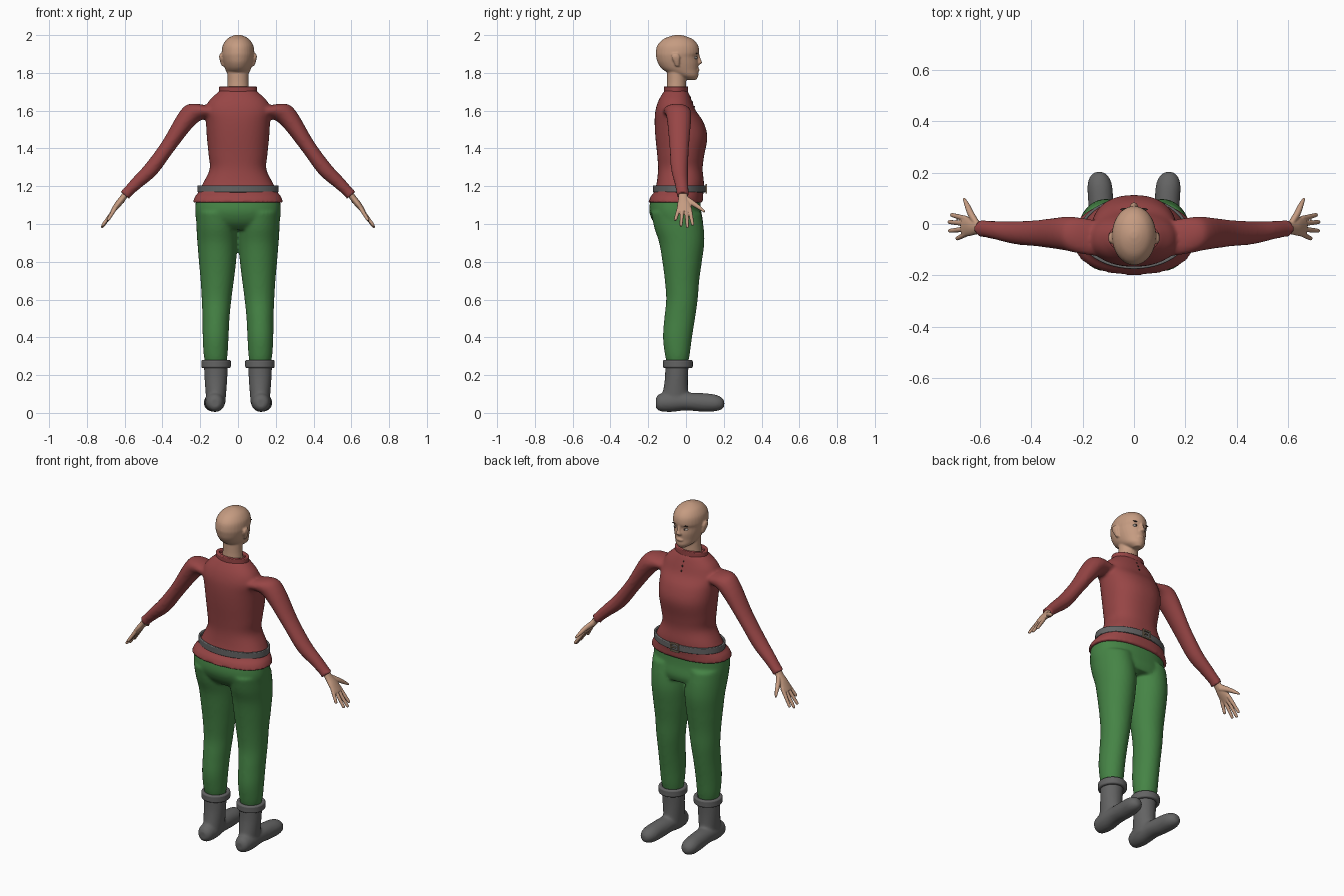
import bpy, bmesh, math
from mathutils import Vector

if "Cube" in bpy.data.objects:
    bpy.data.objects.remove(bpy.data.objects["Cube"], do_unlink=True)


def material(name, r, g, b):
    m = bpy.data.materials.new(name)
    m.use_nodes = True
    m.diffuse_color = (r, g, b, 1)
    bsdf = m.node_tree.nodes["Principled BSDF"]
    bsdf.inputs["Base Color"].default_value = (r, g, b, 1)
    bsdf.inputs["Roughness"].default_value = 0.8
    return m


SKIN = material("skin", 0.56, 0.33, 0.22)
RED = material("red wool", 0.31, 0.06, 0.06)
GREEN = material("green cloth", 0.06, 0.23, 0.06)
GREY = material("grey leather", 0.125, 0.125, 0.125)
TAN = material("buckle tan", 0.34, 0.26, 0.17)
DARK = material("dark brown", 0.05, 0.03, 0.025)
WHITE = material("eye white", 0.6, 0.55, 0.5)

UP, ALONG_Y, ALONG_X = Vector((0, 0, 1)), Vector((0, 1, 0)), Vector((1, 0, 0))


def spline(rings, steps=4):
    """Catmull-Rom interpolation of the control rings."""
    out = []
    for i in range(len(rings) - 1):
        a, b, c, d = (rings[max(i - 1, 0)], rings[i], rings[i + 1],
                      rings[min(i + 2, len(rings) - 1)])
        for k in range(steps):
            t = k / steps
            out.append([q + t / 2 * (r - p + t * (2 * p - 5 * q + 4 * r - s
                        + t * (3 * (q - r) + s - p)))
                        for p, q, r, s in zip(a, b, c, d)])
    return out + [rings[-1]]


def loft(bm, rings, d=UP, v=ALONG_Y, side=1, power=1.0, n=32):
    """Closed tube through rings of (x, y, z, radius across, radius along v)."""
    d = Vector(d).normalized()
    u = v.cross(d).normalized()
    v = d.cross(u)
    soft = lambda c: math.copysign(abs(c) ** power, c)
    loops = []
    for x, y, z, ru, rv in spline(rings):
        loop = []
        for k in range(n):
            a = math.tau * k / n
            p = Vector((x, y, z)) + u * ru * soft(math.cos(a)) + v * rv * soft(math.sin(a))
            loop.append(bm.verts.new((p.x * side, p.y, p.z)))
        loops.append(loop)
    for a, b in zip(loops, loops[1:]):
        for k in range(n):
            j = (k + 1) % n
            bm.faces.new((a[k], a[j], b[j], b[k]))
    bm.faces.new(loops[0][::-1])
    bm.faces.new(loops[-1])


def upright(rows, cx=0):
    """Rows of (z, half width, back y, front y) to rings."""
    return [(cx, (b + f) / 2, z, w, (f - b) / 2) for z, w, b, f in rows]


def finish(name, bm, mat, voxel=0, smooth=4):
    bmesh.ops.recalc_face_normals(bm, faces=bm.faces)
    me = bpy.data.meshes.new(name)
    bm.to_mesh(me)
    bm.free()
    me.materials.append(mat)
    me.polygons.foreach_set("use_smooth", [True] * len(me.polygons))
    me.set_sharp_from_angle(angle=math.radians(50))
    ob = bpy.data.objects.new(name, me)
    bpy.context.collection.objects.link(ob)
    if voxel:
        mod = ob.modifiers.new("Fuse", "REMESH")
        mod.mode, mod.voxel_size, mod.use_smooth_shade = "VOXEL", voxel, True
        mod = ob.modifiers.new("Soften", "SMOOTH")
        mod.factor, mod.iterations = 0.5, smooth
    return ob


def band(name, mat, x, y, z0, z1, rx, ry, thick, bevel=0.004, n=48):
    """Hollow elliptical strap."""
    bm = bmesh.new()
    profile = [(0, z0), (0, z1), (-thick, z1), (-thick, z0)]
    loops = [[bm.verts.new((x + (rx + o) * math.cos(math.tau * k / n),
                            y + (ry + o) * math.sin(math.tau * k / n), z))
              for k in range(n)] for o, z in profile]
    for i in range(4):
        a, b = loops[i], loops[(i + 1) % 4]
        for k in range(n):
            j = (k + 1) % n
            bm.faces.new((a[k], a[j], b[j], b[k]))
    ob = finish(name, bm, mat)
    mod = ob.modifiers.new("Round", "BEVEL")
    mod.width, mod.segments = bevel, 3


def ball(name, mat, loc, scale):
    bm = bmesh.new()
    bmesh.ops.create_uvsphere(bm, u_segments=16, v_segments=10, radius=1)
    bmesh.ops.scale(bm, vec=scale, verts=bm.verts)
    bmesh.ops.translate(bm, vec=loc, verts=bm.verts)
    finish(name, bm, mat)


# Head, neck, nose, lips and ears, fused
bm = bmesh.new()
loft(bm, upright([(1.69, .06, -.105, .0), (1.75, .055, -.10, .0), (1.83, .055, -.10, .0)]))
loft(bm, upright([(1.763, .022, .0, .054), (1.785, .05, -.06, .065), (1.815, .066, -.12, .064),
                  (1.85, .077, -.148, .066), (1.885, .084, -.158, .062), (1.908, .086, -.16, .07),
                  (1.945, .081, -.152, .064), (1.975, .062, -.125, .04),
                  (1.992, .038, -.09, .005), (2.001, .012, -.055, -.03)]))
loft(bm, [(0, .06, 1.843, .012, .010), (0, .067, 1.853, .017, .018),
          (0, .064, 1.872, .010, .015), (0, .06, 1.9, .008, .010)])
loft(bm, [(0, .058, 1.806, .014, .008), (0, .061, 1.814, .022, .011), (0, .058, 1.824, .014, .01)])
for s in (1, -1):
    loft(bm, [(.08, -.045, 1.835, .006, .01), (.086, -.05, 1.86, .009, .016),
              (.091, -.055, 1.885, .009, .022), (.09, -.055, 1.903, .006, .014)], side=s)
finish("head", bm, SKIN, 0.005, 3)

# Eyes and brows
for s, side in ((1, "left"), (-1, "right")):
    ball(side + "_eye", WHITE, (s * .033, .049, 1.88), (.014, .01, .007))
    ball(side + "_iris", DARK, (s * .033, .056, 1.88), (.006, .005, .006))
    ball(side + "_brow", DARK, (s * .035, .057, 1.902), (.019, .005, .003))

# Sweater: torso and sleeves
bm = bmesh.new()
loft(bm, upright([(1.113, .24, -.2, .09), (1.145, .228, -.188, .09), (1.17, .208, -.168, .093),
                  (1.22, .183, -.155, .095), (1.29, .15, -.148, .088), (1.36, .155, -.152, .096),
                  (1.46, .165, -.162, .113), (1.54, .17, -.166, .092), (1.6, .175, -.162, .052),
                  (1.65, .155, -.147, .032), (1.69, .115, -.125, .016), (1.71, .09, -.11, .003)]),
     power=0.88, n=48)
for s in (1, -1):
    loft(bm, [(.12, -.06, 1.59, .06, .07), (.21, -.045, 1.597, .06, .07), (.27, -.037, 1.558, .053, .065),
              (.37, -.036, 1.412, .040, .052), (.46, -.034, 1.29, .040, .045),
              (.54, -.024, 1.213, .033, .036), (.585, -.018, 1.168, .028, .033),
              (.6, -.018, 1.152, .031, .036)], d=(.65, 0, -.76), side=s)
finish("sweater", bm, RED, 0.009, 5)
band("collar", RED, 0, -.053, 1.695, 1.728, .1, .064, .02)
for z, y in ((1.67, .022), (1.645, .033), (1.62, .043)):
    ball("sweater_button", DARK, (0, y, z), (.005, .005, .005))

# Hands with fingers
for s, side in ((1, "left"), (-1, "right")):
    bm = bmesh.new()
    reach = (.6, 0, -.8)
    loft(bm, [(.58, -.018, 1.178, .018, .023), (.61, -.014, 1.137, .017, .026),
              (.635, -.01, 1.105, .017, .036), (.658, -.01, 1.075, .013, .038),
              (.668, -.01, 1.062, .010, .034)], reach, side=s)
    for y, x1, y1, z1 in ((.02, .712, .036, .993), (.001, .722, .008, .98),
                          (-.019, .72, -.027, .988), (-.037, .69, -.058, 1.018)):
        a, b = Vector((.65, y, 1.083)), Vector((x1, y1, z1))
        loft(bm, [(*a, .011, .011), (*a.lerp(b, .55), .0095, .0095), (*a.lerp(b, .93), .008, .008),
                  (*b, .004, .004)], b - a, side=s, n=16)
    loft(bm, [(.612, .0, 1.128, .014, .02), (.635, .04, 1.107, .013, .014),
              (.65, .075, 1.083, .010, .010), (.662, .1, 1.064, .005, .005)],
         (.3, .8, -.5), UP, side=s, n=16)
    finish(side + "_hand", bm, SKIN, 0.0032, 3)

# Trousers: hips and legs
bm = bmesh.new()
loft(bm, upright([(1.14, .222, -.185, .075), (1.07, .226, -.195, .08), (1.01, .22, -.172, .09),
                  (.97, .2, -.13, .08)]), power=0.88, n=48)
for s in (1, -1):
    legs = [(1.06, .005, .222, -.185, .08), (.98, .003, .22, -.168, .094), (.9, .003, .215, -.142, .097),
            (.8, .01, .207, -.125, .084), (.7, .022, .198, -.112, .07), (.6, .035, .192, -.105, .062),
            (.5, .045, .188, -.115, .048), (.4, .05, .187, -.122, .032), (.31, .055, .182, -.112, .02),
            (.26, .062, .172, -.1, .01)]
    loft(bm, [((a + b) / 2, (k + f) / 2, z, (b - a) / 2, (f - k) / 2) for z, a, b, k, f in legs], side=s)
finish("trousers", bm, GREEN, 0.009, 5)

# Boots with cuffs
for s, side in ((1, "left"), (-1, "right")):
    bm = bmesh.new()
    loft(bm, upright([(.265, .064, -.11, .015), (.18, .06, -.112, .01), (.1, .054, -.125, .012),
                      (.05, .05, -.14, .02)], .117), side=s)
    loft(bm, [(.122, -.16, .052, .022, .025), (.122, -.14, .055, .042, .045), (.122, -.08, .058, .053, .053),
              (.125, .0, .06, .05, .047), (.129, .08, .056, .049, .049), (.133, .15, .053, .048, .045),
              (.135, .188, .05, .034, .032), (.135, .203, .048, .012, .014)], ALONG_Y, UP, side=s)
    finish(side + "_boot", bm, GREY, 0.008, 4)
    band(side + "_boot_cuff", GREY, s * .116, -.043, .238, .28, .078, .079, .022, .008)

# Belt and buckle
band("belt", GREY, 0, -.035, 1.168, 1.205, .215, .14, .012)
bm = bmesh.new()
for x, z, w, h in ((-.024, 0, .007, .05), (.024, 0, .007, .05), (0, .022, .05, .007),
                   (0, -.022, .05, .007), (.008, 0, .03, .005)):
    verts = bmesh.ops.create_cube(bm, size=1)["verts"]
    bmesh.ops.scale(bm, vec=(w, .009, h), verts=verts)
    bmesh.ops.translate(bm, vec=(x, .107, 1.187 + z), verts=verts)
finish("buckle", bm, TAN)
